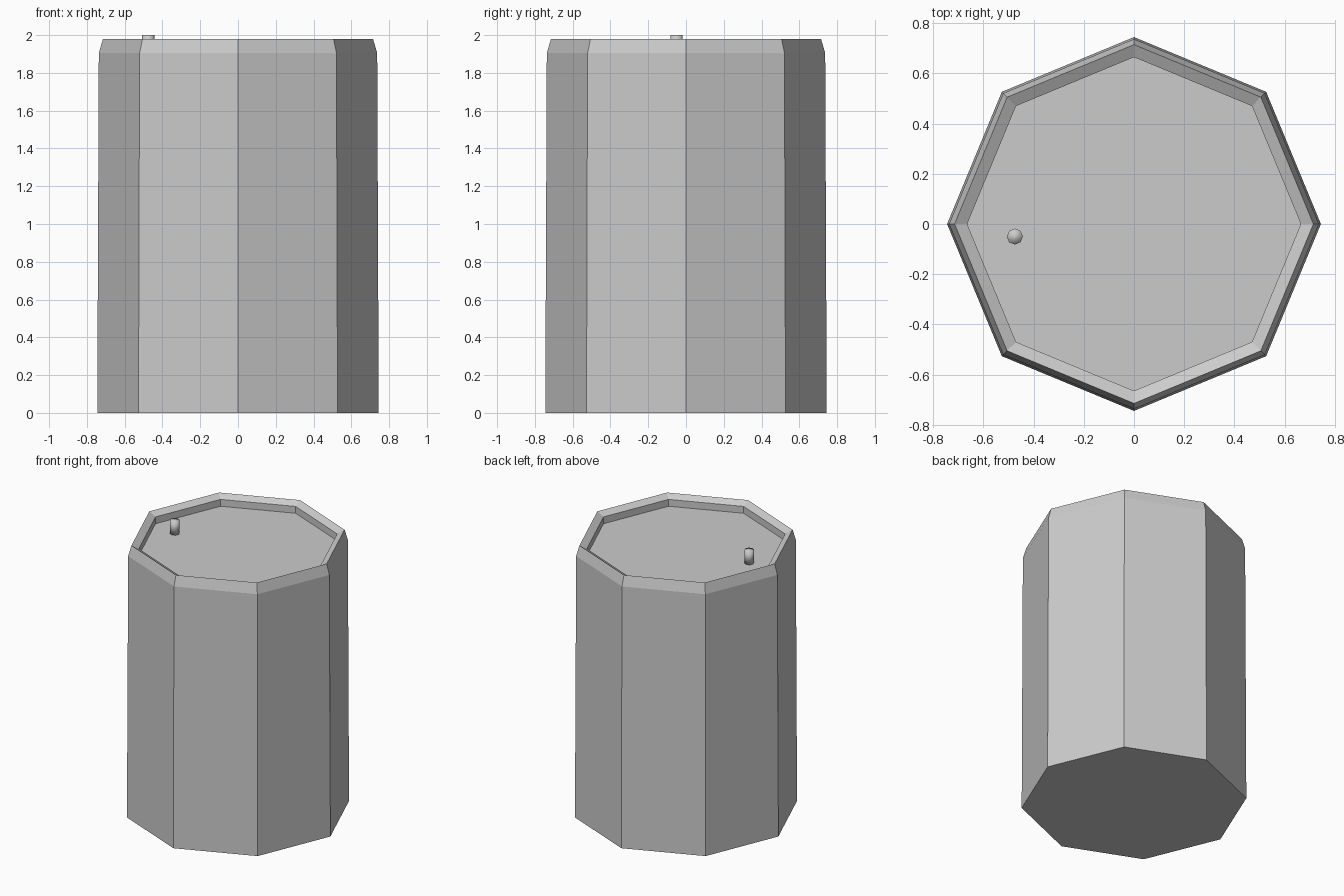
import bpy, bmesh, math

if "Cube" in bpy.data.objects:
    bpy.data.objects.remove(bpy.data.objects["Cube"])

SIDES = 8


def lathe(name, profile, location=(0, 0, 0), smooth=False):
    """Sweep (radius, z) rings around z and cap both ends."""
    bm = bmesh.new()
    rings = []
    for r, z in profile:
        rings.append([bm.verts.new((r * math.cos(2 * math.pi * i / SIDES),
                                    r * math.sin(2 * math.pi * i / SIDES), z))
                      for i in range(SIDES)])
    for low, high in zip(rings, rings[1:]):
        for i in range(SIDES):
            j = (i + 1) % SIDES
            bm.faces.new((low[i], low[j], high[j], high[i]))
    bm.faces.new(rings[0][::-1])
    bm.faces.new(rings[-1])
    for f in bm.faces:
        f.smooth = smooth
    mesh = bpy.data.meshes.new(name)
    bm.to_mesh(mesh)
    bm.free()
    obj = bpy.data.objects.new(name, mesh)
    obj.location = location
    bpy.context.collection.objects.link(obj)
    return obj


# Tapered drum: side, outer bevel, sloped inner rim, recess wall and lid
lathe("drum_body", [(0.745, 0), (0.737, 1.905), (0.715, 1.98),
                    (0.665, 1.953), (0.665, 1.903)])

# Small filler peg on the lid
lathe("lid_peg", [(0.032, 1.903), (0.032, 2.0)], (-0.475, -0.05, 0), smooth=True)
